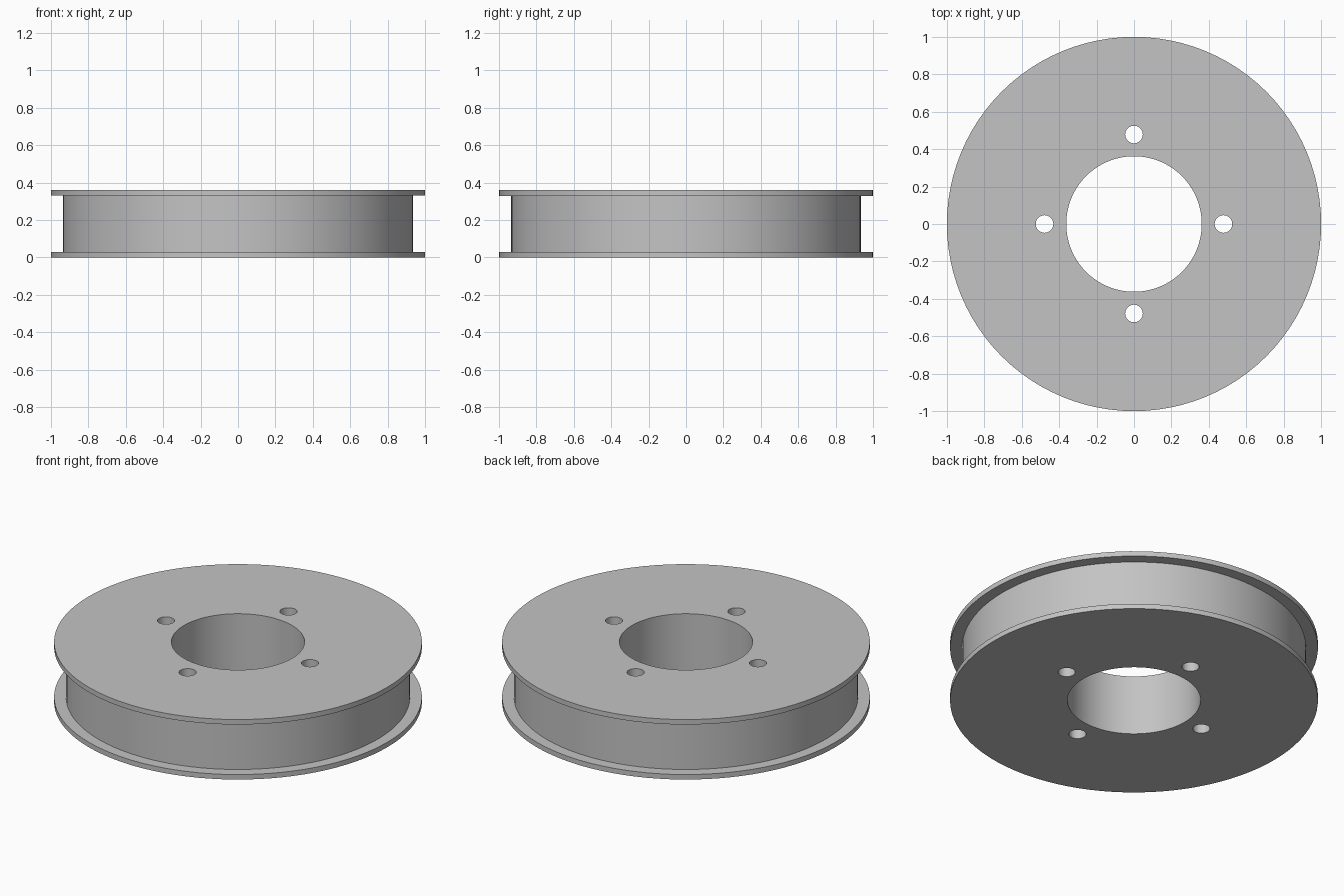
import bpy, bmesh, math
from mathutils import Matrix

cube = bpy.data.objects.get("Cube")
if cube:
    bpy.data.objects.remove(cube, do_unlink=True)

HEIGHT, FLANGE = 0.36, 0.03
OUTER, DRUM, BORE = 1.0, 0.935, 0.362
BOLT_CIRCLE, BOLT_RADIUS = 0.478, 0.047

metal = bpy.data.materials.new("plain grey")
metal.use_nodes = True
grey = (0.55, 0.55, 0.55, 1)
metal.diffuse_color = grey
metal.node_tree.nodes["Principled BSDF"].inputs["Base Color"].default_value = grey


def add_object(name, bm):
    bmesh.ops.recalc_face_normals(bm, faces=bm.faces)
    mesh = bpy.data.meshes.new(name)
    bm.to_mesh(mesh)
    bm.free()
    mesh.materials.append(metal)
    obj = bpy.data.objects.new(name, mesh)
    bpy.context.collection.objects.link(obj)
    return obj


# Flanged wheel: channel profile turned around the axis
profile = [(BORE, 0), (OUTER, 0), (OUTER, FLANGE), (DRUM, FLANGE),
           (DRUM, HEIGHT - FLANGE), (OUTER, HEIGHT - FLANGE),
           (OUTER, HEIGHT), (BORE, HEIGHT)]
bm = bmesh.new()
verts = [bm.verts.new((r, 0, z)) for r, z in profile]
edges = [bm.edges.new((a, b)) for a, b in zip(verts, verts[1:] + verts[:1])]
bmesh.ops.spin(bm, geom=verts + edges, cent=(0, 0, 0), axis=(0, 0, 1),
               angle=math.tau, steps=96)
bmesh.ops.remove_doubles(bm, verts=bm.verts, dist=0.0001)
wheel = add_object("flanged_wheel", bm)

# Four bolt holes around the bore
bm = bmesh.new()
for i in range(4):
    place = (Matrix.Rotation(i * math.pi / 2, 4, "Z")
             @ Matrix.Translation((BOLT_CIRCLE, 0, HEIGHT / 2)))
    bmesh.ops.create_cone(bm, cap_ends=True, segments=32, radius1=BOLT_RADIUS,
                          radius2=BOLT_RADIUS, depth=HEIGHT * 2, matrix=place)
cutter = add_object("bolt_hole_cutter", bm)
cutter.hide_render = True

holes = wheel.modifiers.new("bolt_holes", "BOOLEAN")
holes.operation = "DIFFERENCE"
holes.solver = "EXACT"
holes.object = cutter
bpy.ops.object.select_all(action="DESELECT")
wheel.select_set(True)
bpy.context.view_layer.objects.active = wheel
bpy.ops.object.modifier_apply(modifier=holes.name)
bpy.data.objects.remove(cutter, do_unlink=True)

# Smooth round walls with crisp rims
bpy.ops.object.shade_smooth_by_angle(angle=math.radians(30))
